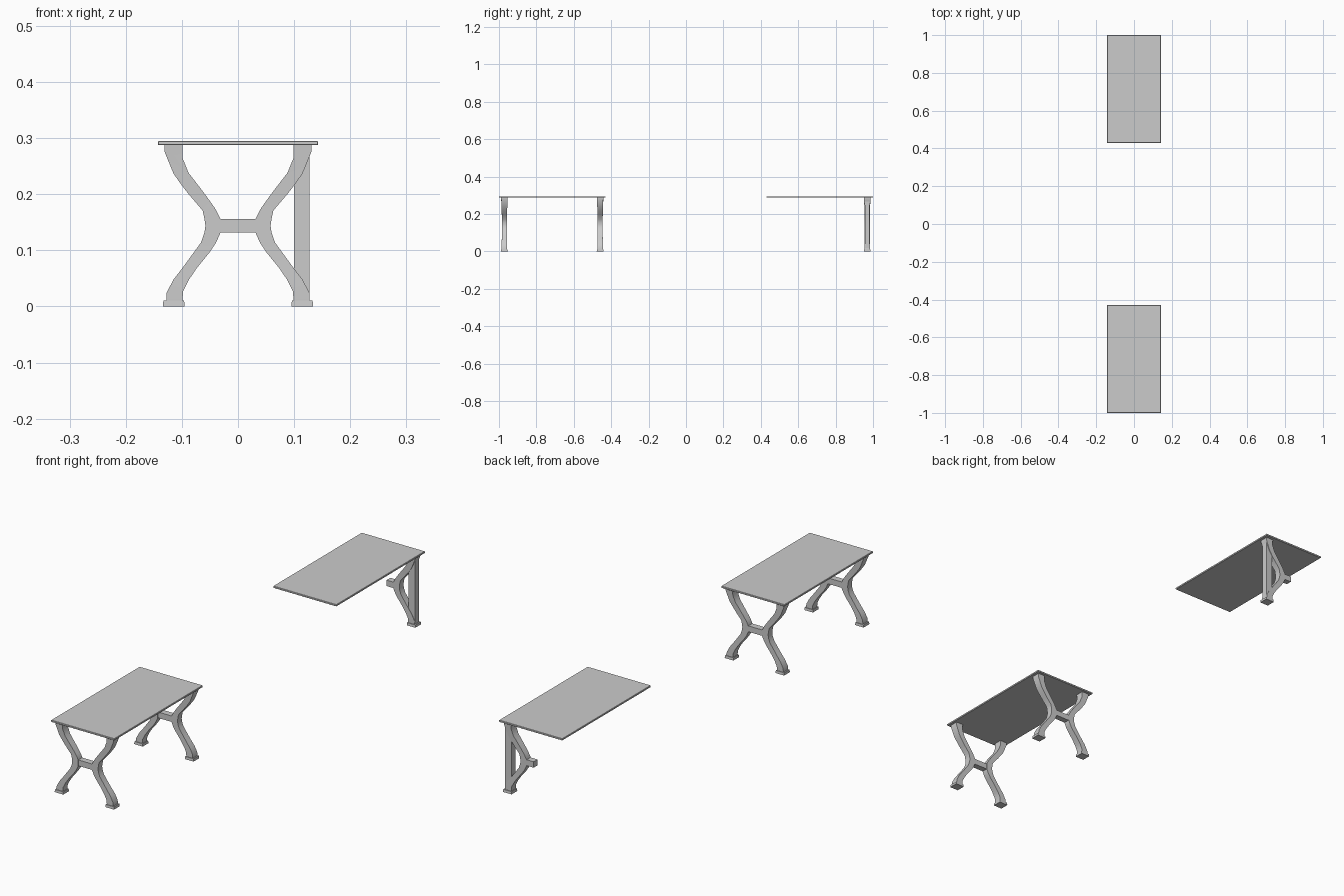
import bpy, bmesh

if "Cube" in bpy.data.objects:
    bpy.data.objects.remove(bpy.data.objects["Cube"])

# Leg cross-sections, top to bottom: outer x, outer z, inner x, inner z, half depth
LEG = [
    (.131, .288, .099, .288, .0175), (.131, .276, .099, .265, .0165),
    (.115, .237, .088, .238, .0155), (.101, .217, .071, .216, .0145),
    (.087, .199, .0545, .194, .014), (.063, .171, .041, .175, .0135),
    (.060, .157, .031, .156, .0135), (.058, .144, .031, .144, .0135),
    (.060, .131, .031, .132, .0135), (.066, .114, .039, .114, .0135),
    (.087, .085, .051, .096, .0135), (.101, .066, .073, .069, .014),
    (.115, .048, .088, .047, .0145), (.127, .025, .098, .027, .015),
    (.128, .010, .099, .010, .015),
]


def make(name, bm, smooth=False):
    bmesh.ops.recalc_face_normals(bm, faces=bm.faces)
    me = bpy.data.meshes.new(name)
    bm.to_mesh(me)
    bm.free()
    ob = bpy.data.objects.new(name, me)
    bpy.context.collection.objects.link(ob)
    if smooth:
        bpy.ops.object.select_all(action='DESELECT')
        ob.select_set(True)
        bpy.context.view_layer.objects.active = ob
        bpy.ops.object.shade_smooth_by_angle(angle=0.5)
    return ob


def loft(name, rings, smooth=False):
    bm = bmesh.new()
    rows = [[bm.verts.new(p) for p in ring] for ring in rings]
    for a, b in zip(rows, rows[1:]):
        for i in range(4):
            j = (i + 1) % 4
            bm.faces.new((a[i], a[j], b[j], b[i]))
    bm.faces.new(rows[0])
    bm.faces.new(rows[-1])
    return make(name, bm, smooth)


def rect(x0, x1, y0, y1, z):
    return [(x0, y0, z), (x1, y0, z), (x1, y1, z), (x0, y1, z)]


def box(name, x0, x1, y0, y1, z0, z1, taper=0):
    t = taper
    return loft(name, [rect(x0, x1, y0, y1, z0),
                       rect(x0 + t, x1 - t, y0 + t, y1 - t, z1)])


def half_trestle(prefix, side, y):
    # Curved leg and its foot
    rings = [[(side * ox, y - d, oz), (side * ix, y - d, iz),
              (side * ix, y + d, iz), (side * ox, y + d, oz)]
             for ox, oz, ix, iz, d in LEG]
    loft(prefix + "_leg", rings, smooth=True)
    cx = side * .1145
    box(prefix + "_foot", cx - .0195, cx + .0195, y - .0185, y + .0185,
        0, .0105, .001)


def table_top(name, y0, y1):
    top = box(name, -.1425, .1425, y0, y1, .2875, .295)
    bev = top.modifiers.new("edge", 'BEVEL')
    bev.width = .001
    bev.segments = 1


# Complete table at the front
table_top("front_table_top", -1, -.43)
for end, y in (("front", -.971), ("rear", -.459)):
    for side, label in ((-1, "left"), (1, "right")):
        half_trestle(f"{end}_{label}", side, y)
    box(f"{end}_crossbar", -.032, .032, y - .0125, y + .0125, .132, .156)

# Partial table at the back: one half trestle, stub crossbar and upright post
table_top("back_table_top", .43, 1)
half_trestle("back_right", 1, .969)
box("back_crossbar_stub", 0, .032, .9565, .9815, .132, .156)
box("back_post", .100, .1275, .956, .982, .010, .288)
